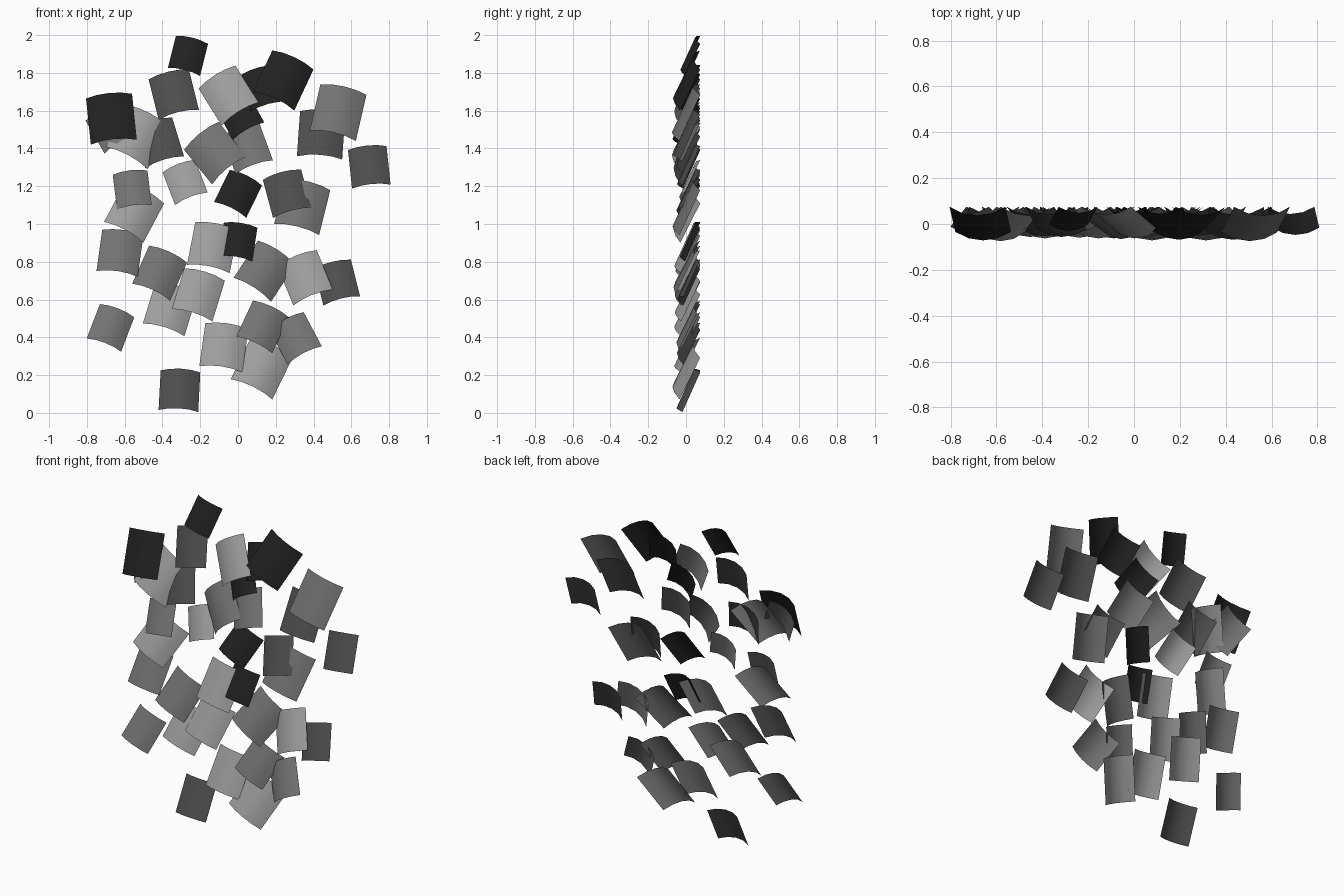
import bpy
import bmesh
from math import radians, sin, cos
from mathutils import Matrix, Vector

cube = bpy.data.objects.get("Cube")
if cube:
    bpy.data.objects.remove(cube, do_unlink=True)

TILT = radians(24)        # every tile leans back by this much
HALF_ARC = radians(37)    # half of the angle each tile bends through
BACK = 0.075              # depth of the top corners
SEGMENTS = 4


def make_material(name, value):
    material = bpy.data.materials.new(name)
    material.use_nodes = True
    colour = (value, value, value, 1)
    material.diffuse_color = colour
    shader = material.node_tree.nodes["Principled BSDF"]
    shader.inputs["Base Color"].default_value = colour
    shader.inputs["Roughness"].default_value = 0.8
    return material


def make_tile(name, material, x, z, size, roll):
    """Square sheet bowed towards the front, leaning back, then rolled."""
    mesh = bpy.data.meshes.new(name)
    bm = bmesh.new()
    bmesh.ops.create_grid(bm, x_segments=SEGMENTS, y_segments=1, size=1)
    radius = size / 2 / sin(HALF_ARC)
    half_height = size / 2 / cos(TILT)
    for vert in bm.verts:
        angle = vert.co.x * HALF_ARC
        bulge = radius * (cos(angle) - cos(HALF_ARC))
        vert.co = Vector((radius * sin(angle), vert.co.y * half_height, bulge))
    lean = Matrix.Rotation(radians(90) - TILT, 4, "X")
    spin = Matrix.Rotation(-radians(roll), 4, "Y")
    depth = BACK - half_height * sin(TILT)
    place = Matrix.Translation((x, depth, z))
    bmesh.ops.transform(bm, matrix=place @ spin @ lean, verts=bm.verts)
    for face in bm.faces:
        face.smooth = True
    bm.to_mesh(mesh)
    bm.free()
    mesh.materials.append(material)
    tile = bpy.data.objects.new(name, mesh)
    bpy.context.collection.objects.link(tile)
    return tile


# Each tile: centre x, centre z, size, roll in degrees (counter-clockwise)
black_tiles = [
    (-.265, 1.89, .175, -14), (-.67, 1.555, .245, 6), (.24, 1.76, .24, -25),
    (.14, 1.72, .2, 15), (.01, 1.575, .19, 29), (0, 1.16, .19, -26),
    (0, .905, .18, -9),
]
dark_tiles = [
    (-.34, 1.685, .22, 14), (.44, 1.47, .24, -4), (.695, 1.3, .205, 6),
    (-.42, 1.43, .215, 17), (.26, 1.16, .21, 15), (.525, .69, .2, 14),
    (-.31, .115, .21, -3),
]
middle_tiles = [
    (.53, 1.59, .25, -13), (-.12, 1.375, .235, 39), (.05, 1.4, .21, 20),
    (-.67, 1.51, .2, 30), (-.56, 1.18, .185, 7), (.34, 1.09, .245, -14),
    (-.625, .845, .22, -8), (-.415, .74, .22, -24), (.14, .75, .235, -33),
    (-.675, .45, .195, -21), (.13, .455, .21, -25), (.305, .395, .205, 28),
]
light_tiles = [
    (-.05, 1.68, .23, 32), (-.53, 1.46, .25, -28), (-.28, 1.22, .185, 21),
    (-.55, 1.06, .235, -28), (-.135, .875, .23, -11), (.355, .715, .225, 22),
    (-.21, .625, .225, -17), (-.36, .55, .23, -17), (-.075, .345, .23, -8),
    (.125, .235, .245, -26),
]

# One material per shade, shared by its tiles
shades = [
    ("black", .015, black_tiles),
    ("dark_grey", .075, dark_tiles),
    ("middle_grey", .17, middle_tiles),
    ("light_grey", .34, light_tiles),
]
for shade, value, tiles in shades:
    material = make_material(shade, value)
    for number, (x, z, size, roll) in enumerate(tiles, start=1):
        make_tile(f"{shade}_tile_{number}", material, x, z, size, roll)
